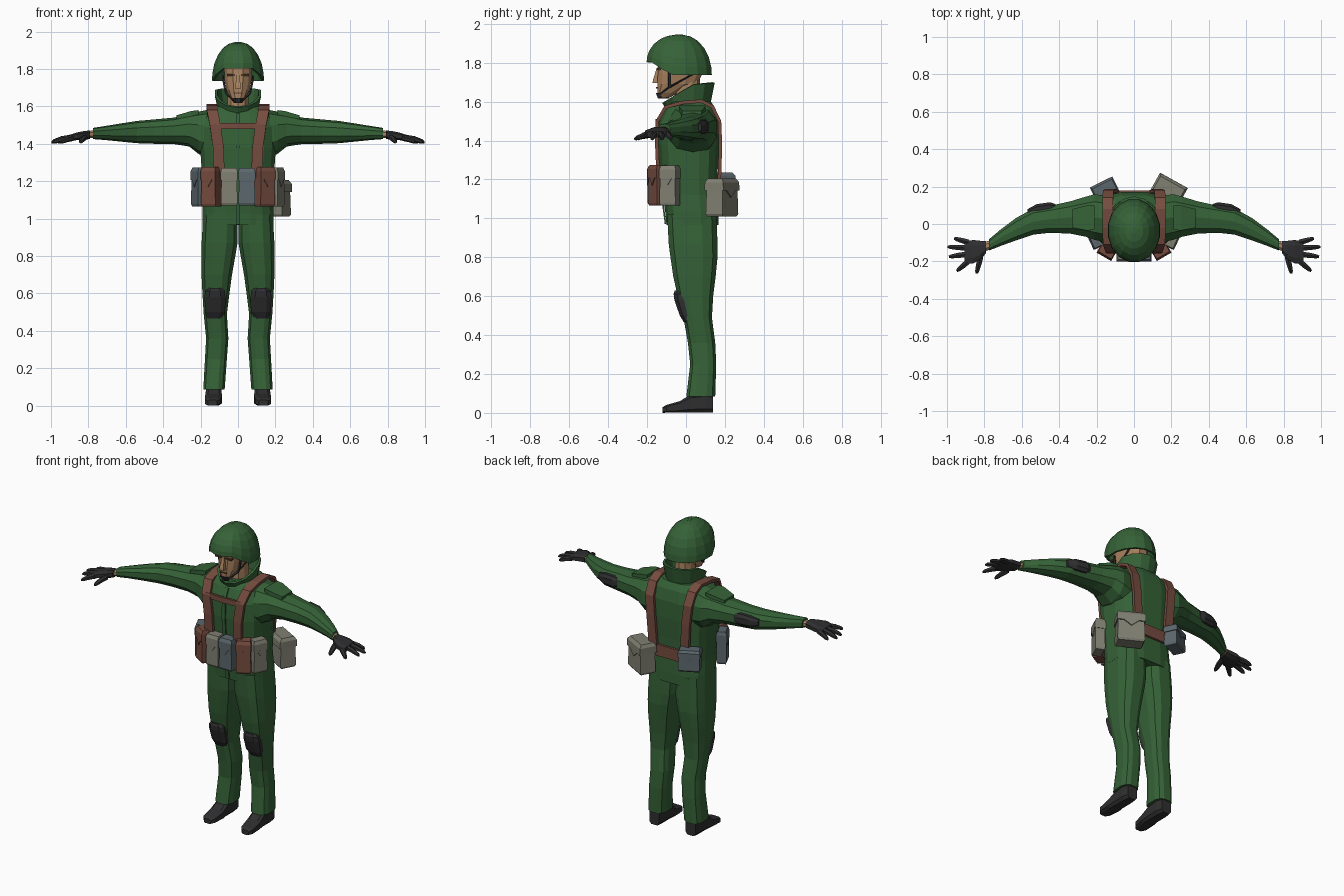
import bpy, bmesh, math
from mathutils import Vector as V, Matrix


def mat(name, r, g, b):
    m = bpy.data.materials.new(name)
    m.diffuse_color = (r, g, b, 1)
    return m


GREEN = mat("uniform green", .036, .122, .038)
BLACK = mat("black", .028, .028, .03)
BROWN = mat("strap brown", .18, .072, .05)
SKIN = mat("skin", .40, .225, .115)
GREY = mat("canvas grey", .215, .215, .17)
BLUE = mat("blue grey", .105, .135, .15)
BROW = mat("brow brown", .09, .045, .025)


def finish(bm, name, m):
    bmesh.ops.recalc_face_normals(bm, faces=bm.faces)
    me = bpy.data.meshes.new(name)
    bm.to_mesh(me)
    bm.free()
    me.materials.append(m)
    ob = bpy.data.objects.new(name, me)
    bpy.context.collection.objects.link(ob)
    return ob


def skin_rings(name, rings, m, caps=True):
    """Bridge rings of points into a surface."""
    bm = bmesh.new()
    rs = [[bm.verts.new(p) for p in r] for r in rings]
    n = len(rs[0])
    for a, b in zip(rs, rs[1:]):
        for i in range(n):
            j = (i + 1) % n
            bm.faces.new((a[i], a[j], b[j], b[i]))
    if caps:
        bm.faces.new(rs[0])
        bm.faces.new(rs[-1])
    return finish(bm, name, m)


def ring(c, u, v, n=12, p=2.6):
    """Rounded-box ring; n=4 gives a plain rectangle."""
    c, u, v = V(c), V(u), V(v)
    if n == 4:
        return [c + u + v, c - u + v, c - u - v, c + u - v]
    pts = []
    for i in range(n):
        a = 2 * math.pi * (i + .5) / n
        ca, sa = math.cos(a), math.sin(a)
        pts.append(c + u * math.copysign(abs(ca) ** (2 / p), ca)
                   + v * math.copysign(abs(sa) ** (2 / p), sa))
    return pts


def column(name, rows, m, n=12, p=2.6, s=1):
    """Upright loft; rows are (z, x0, x1, y0, y1)."""
    return skin_rings(name, [ring((s * (x0 + x1) / 2, (y0 + y1) / 2, z), ((x1 - x0) / 2, 0, 0),
                                  (0, (y1 - y0) / 2, 0), n, p) for z, x0, x1, y0, y1 in rows], m)


def limb(name, rows, m, n=10, p=2.4, s=1):
    """Sideways loft; rows are (x, y0, y1, z0, z1)."""
    return skin_rings(name, [ring((s * x, (y0 + y1) / 2, (z0 + z1) / 2), (0, (y1 - y0) / 2, 0),
                                  (0, 0, (z1 - z0) / 2), n, p) for x, y0, y1, z0, z1 in rows], m)


def ribbon(name, pts, side, thick, m):
    """Flat band along a path; side is the half width vector."""
    pts, side, rings = [V(p) for p in pts], V(side), []
    for i, p in enumerate(pts):
        t = pts[min(i + 1, len(pts) - 1)] - pts[max(i - 1, 0)]
        rings.append(ring(p, side, t.cross(side).normalized() * thick / 2, 4))
    return skin_rings(name, rings, m)


def pouch(name, x, y, z0, z1, w, d, deg, m):
    """Tapered bag with an overhanging flap and a pointed tab."""
    h, a, b = z1 - z0, w / 2, d / 2
    body = [(0, .92, .85), (.06, 1, 1), (.7, .95, .95), (.97, .85, .8)]
    flap = [(.68, 1.03, 1.1), (.9, 1.03, 1.08), (1, .9, .8)]
    bm = bmesh.new()
    for rows in (body, flap):
        rs = [[bm.verts.new(p) for p in ring((0, 0, z0 + h * f), (a * k, 0, 0), (0, b * q, 0), 4)]
              for f, k, q in rows]
        for r, t in zip(rs, rs[1:]):
            for i in range(4):
                bm.faces.new((r[i], r[(i + 1) % 4], t[(i + 1) % 4], t[i]))
        bm.faces.new(rs[0])
        bm.faces.new(rs[-1])
    tab = [(-.6, .7), (.6, .7), (0, .5)]
    front = [bm.verts.new((a * k, -b * 1.1, z0 + h * f)) for k, f in tab]
    back = [bm.verts.new((a * k, -b * .9, z0 + h * f)) for k, f in tab]
    bm.faces.new(front)
    for i in range(3):
        j = (i + 1) % 3
        bm.faces.new((front[i], front[j], back[j], back[i]))
    bmesh.ops.transform(bm, verts=bm.verts,
                        matrix=Matrix.Translation((x, y, 0)) @ Matrix.Rotation(math.radians(deg), 4, 'Z'))
    return finish(bm, name, m)


# Jacket
column("jacket", [(.965, -.192, .192, -.102, .168), (1.03, -.193, .193, -.108, .168),
                  (1.12, -.188, .188, -.122, .163), (1.25, -.196, .196, -.135, .165),
                  (1.38, -.205, .205, -.145, .172), (1.49, -.205, .205, -.142, .172),
                  (1.56, -.18, .18, -.11, .155), (1.60, -.12, .12, -.08, .13)], GREEN, 16, 3)
ribbon("jacket_placket", [(0, -.105, .97), (0, -.125, 1.12), (0, -.147, 1.38), (0, -.144, 1.49),
                          (0, -.112, 1.56)], (.012, 0, 0), .008, GREEN)

# Collar, rising and flaring toward the back
rows = []
for k in (0, 1):
    r = []
    for i in range(14):
        a = 2 * math.pi * i / 14 - math.pi / 2
        f = (math.sin(a) + 1) / 2
        r.append(V(((.095 + .018 * k) * math.cos(a), .012 + (.10 + .022 * k) * math.sin(a),
                    1.565 + .025 * f + k * (.035 + .075 * min(1, f * 1.7)))))
    rows.append(r)
collar = skin_rings("collar", rows, GREEN, False)
collar.modifiers.new("thickness", 'SOLIDIFY').thickness = .014

# Head and neck
column("neck", [(1.56, -.06, .06, -.06, .075), (1.74, -.058, .058, -.06, .07)], SKIN, 10, 2.2)
column("head", [(1.622, -.026, .026, -.135, -.08), (1.645, -.043, .043, -.148, -.04),
                (1.69, -.064, .064, -.15, .06), (1.74, -.074, .074, -.148, .085),
                (1.80, -.076, .076, -.146, .09), (1.87, -.06, .06, -.11, .07)], SKIN, 12, 2.6)
column("nose", [(1.695, -.016, .016, -.172, -.13), (1.71, -.014, .014, -.17, -.13),
                (1.775, -.007, .007, -.15, -.13)], SKIN, 4)
column("mouth", [(1.668, -.022, .022, -.153, -.14), (1.674, -.022, .022, -.153, -.14)], BROW, 4)

# Helmet dome with a rim lifted over the face
rings = []
for t in (0, .2, .45, .72, 1.0, 1.25, 1.5):
    r = []
    for i in range(16):
        a = 2 * math.pi * (i + .5) / 16
        ca, sa = math.cos(a), math.sin(a)
        rim = 1.737 + .066 * max(0, min(1, (-sa - .3) / .5))
        q = math.cos(t) ** .9
        r.append(V((.142 * q * ca, -.035 + .171 * q * sa, rim + (1.945 - rim) * math.sin(t))))
    rings.append(r)
bm_helmet = skin_rings("helmet", rings, GREEN, False)
bm_helmet.modifiers.new("thickness", 'SOLIDIFY').thickness = .012
column("helmet_crown", [(1.93, -.02, .02, -.06, -.01), (1.944, -.016, .016, -.055, -.015)], GREEN, 8, 2)

# Chin cup
column("chin_cup", [(1.617, -.024, .024, -.146, -.085), (1.645, -.032, .032, -.157, -.1)], BLACK, 8, 2.6)
# Rear belt
ribbon("rear_belt", [(-.16, .164, 1.16), (-.08, .171, 1.16), (.08, .171, 1.16), (.16, .164, 1.16)],
       (0, 0, .037), .014, BROWN)
# Chest cross strap
ribbon("chest_strap", [(-.13, -.144, 1.495), (0, -.151, 1.495), (.13, -.144, 1.495)],
       (0, 0, .017), .014, BROWN)

for s, tag in ((1, "right"), (-1, "left")):
    # Face details and chin straps
    column("brow_" + tag, [(1.762, .016, .058, -.151, -.13), (1.772, .016, .058, -.151, -.13)],
           BROW, 4, s=s)
    for nm, top in (("front", (s * .082, -.085, 1.76)), ("rear", (s * .08, .05, 1.75))):
        ribbon("chin_strap_%s_%s" % (nm, tag), [top, (s * .066, -.085, 1.675), (s * .026, -.135, 1.637)],
               (0, .006, .006), .01, BLACK)

    # Shoulder harness
    ribbon("harness_" + tag, [(s * x, y, z) for x, y, z in (
        (.10, -.143, 1.22), (.105, -.15, 1.38), (.122, -.147, 1.5), (.137, -.105, 1.572),
        (.14, -.02, 1.595), (.14, .08, 1.603), (.14, .135, 1.575), (.137, .172, 1.5),
        (.125, .177, 1.38), (.11, .17, 1.15))], (.029, 0, 0), .018, BROWN)

    # Sleeve, wrist, shoulder patch and elbow pad
    limb("sleeve_" + tag, [(.12, -.11, .15, 1.31, 1.59), (.21, -.09, .165, 1.345, 1.572),
                           (.26, -.072, .15, 1.385, 1.56), (.34, -.055, .125, 1.398, 1.54),
                           (.45, -.05, .10, 1.40, 1.53), (.54, -.06, .085, 1.403, 1.522),
                           (.63, -.09, .035, 1.412, 1.508), (.71, -.118, -.025, 1.42, 1.495),
                           (.775, -.143, -.08, 1.425, 1.485)], GREEN, 10, s=s)
    limb("wrist_" + tag, [(.755, -.132, -.082, 1.432, 1.475), (.815, -.155, -.098, 1.428, 1.468)],
         SKIN, 8, 2.2, s)
    limb("shoulder_patch_" + tag, [(.21, -.03, .10, 1.53, 1.58), (.25, -.035, .10, 1.53, 1.575),
                                   (.33, -.02, .08, 1.50, 1.552)], GREEN, 4, s=s)
    limb("elbow_pad_" + tag, [(.42, .07, .108, 1.445, 1.50), (.45, .06, .118, 1.43, 1.51),
                              (.52, .05, .108, 1.43, 1.505), (.57, .045, .08, 1.445, 1.49)], BLACK, 8, s=s)

    # Gloved hand with fingers
    limb("palm_" + tag, [(.79, -.158, -.09, 1.425, 1.472), (.82, -.19, -.087, 1.42, 1.47),
                         (.86, -.215, -.082, 1.418, 1.462), (.905, -.215, -.09, 1.415, 1.447)],
         BLACK, 8, 2.8, s)
    for nm, p, q in (("little", (.885, -.098), (.962, -.077)), ("ring", (.895, -.128), (.997, -.122)),
                     ("middle", (.895, -.162), (.99, -.175)), ("index", (.88, -.195), (.948, -.252)),
                     ("thumb", (.82, -.175), (.842, -.265))):
        a, b = V((s * p[0], p[1], 1.432)), V((s * q[0], q[1], 1.408))
        side = (b - a).cross(V((0, 0, 1))).normalized()
        skin_rings("%s_finger_%s" % (nm, tag), [
            ring(a.lerp(b, f) + V((0, 0, .004 * math.sin(f * 3))), side * w, (0, 0, w), 6, 2)
            for f, w in ((0, .017), (.5, .016), (.88, .012), (1, .006))], BLACK)

    # Trouser leg
    column("trouser_leg_" + tag, [(1.02, 0, .188, -.10, .16), (.87, 0, .197, -.092, .165),
                                  (.80, .012, .198, -.083, .165), (.70, .03, .197, -.068, .155),
                                  (.60, .044, .192, -.045, .142), (.49, .058, .185, -.015, .135),
                                  (.36, .05, .172, .008, .152), (.25, .058, .178, .02, .157),
                                  (.085, .07, .187, 0, .152)], GREEN, 12, 2.8, s)
    # Knee pad
    column("knee_pad_" + tag, [(.465, .085, .165, -.012, .04), (.50, .066, .178, -.034, .04),
                               (.58, .064, .182, -.062, .03), (.612, .068, .178, -.066, .02),
                               (.628, .085, .16, -.06, .0)], BLACK, 8, 3, s)
    # Boot: rows run from toe to heel as (y, half width, top height)
    skin_rings("boot_" + tag, [ring((s * cx, y, h / 2), (w, 0, 0), (0, 0, h / 2), 8, 4)
                               for y, cx, w, h in ((-.12, .136, .026, .03), (-.10, .135, .042, .042),
                                                   (-.03, .131, .047, .062), (.02, .13, .044, .095),
                                                   (.10, .13, .044, .105), (.14, .13, .036, .10))], BLACK)

# Belt pouches: name, x, y, bottom, top, width, depth, turn, colour
for args in (("front_pouch_left", -.047, -.163, 1.07, 1.27, .088, .07, 0, GREY),
             ("front_pouch_right", .047, -.163, 1.07, 1.27, .088, .07, 0, BLUE),
             ("corner_pouch_left", -.142, -.142, 1.065, 1.275, .088, .07, -30, BROWN),
             ("corner_pouch_right", .142, -.142, 1.065, 1.275, .088, .07, 30, BROWN),
             ("side_pouch_left", -.205, -.083, 1.065, 1.272, .09, .06, -65, BLUE),
             ("side_pouch_right", .203, -.083, 1.065, 1.272, .09, .06, 65, GREY),
             ("rear_bag", .187, .185, 1.01, 1.205, .165, .10, 151, GREY),
             ("rear_small_bag", -.157, .185, 1.10, 1.235, .13, .08, 206, BLUE)):
    pouch(*args)
